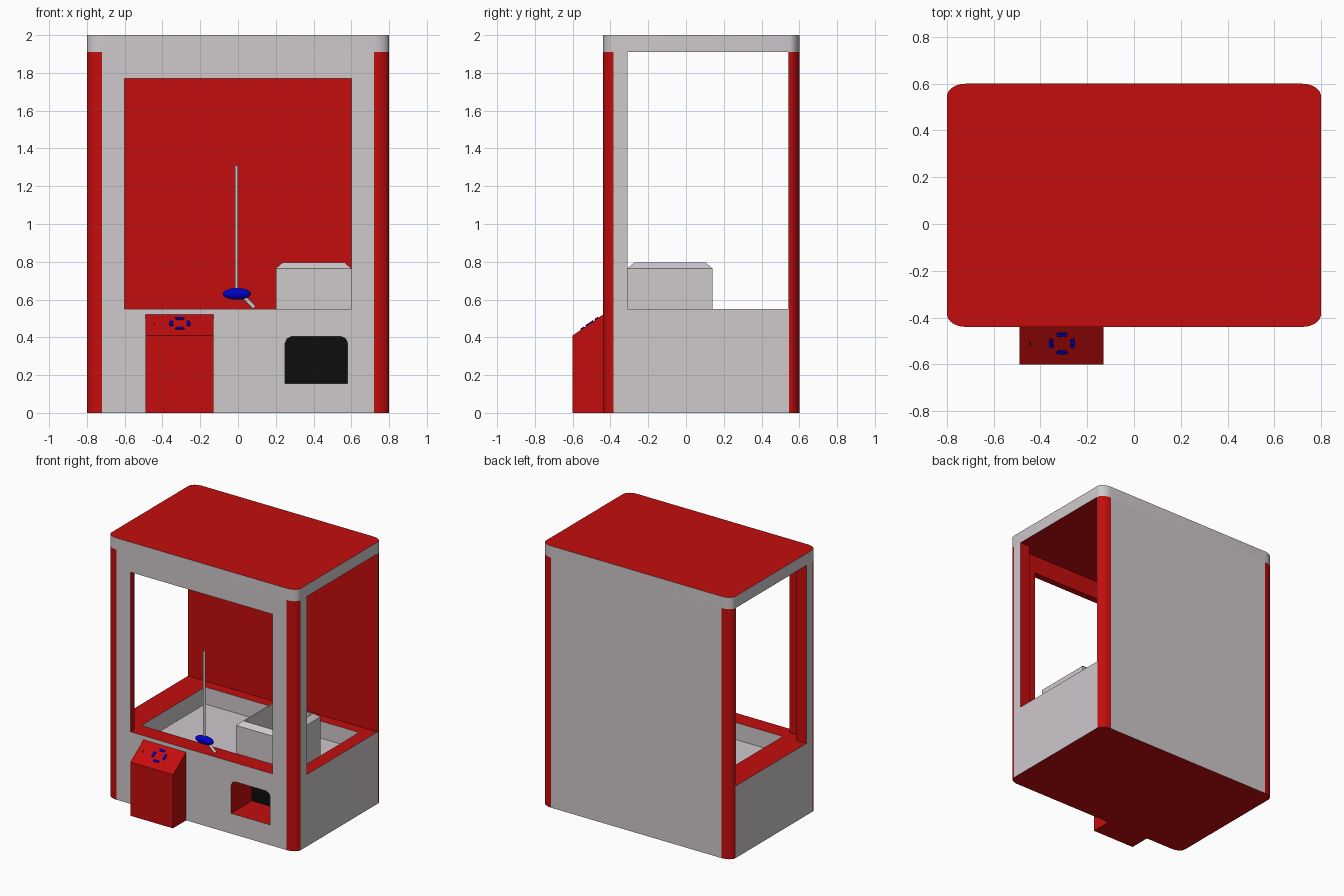
import bpy, bmesh
from math import sin, cos, pi, atan2, radians
from mathutils import Vector, Matrix

cube = bpy.data.objects.get("Cube")
if cube:
    bpy.data.objects.remove(cube, do_unlink=True)


def material(name, rgb):
    m = bpy.data.materials.new(name)
    m.use_nodes = True
    m.diffuse_color = (*rgb, 1)
    m.node_tree.nodes["Principled BSDF"].inputs["Base Color"].default_value = (*rgb, 1)
    return m


RED = material("cabinet red", (0.55, 0.004, 0.004))
GREY = material("panel grey", (0.62, 0.58, 0.6))
BLACK = material("opening black", (0.004, 0.004, 0.004))
BLUE = material("control blue", (0.0, 0.0, 0.6))


def finish(name, bm, *mats):
    bmesh.ops.recalc_face_normals(bm, faces=bm.faces)
    me = bpy.data.meshes.new(name)
    bm.to_mesh(me)
    bm.free()
    ob = bpy.data.objects.new(name, me)
    bpy.context.collection.objects.link(ob)
    for m in mats:
        me.materials.append(m)
    return ob


PLACE = {"x": lambda u, v, d: (d, u, v),
         "y": lambda u, v, d: (u, d, v),
         "z": lambda u, v, d: (u, v, d)}


def prism(name, pts, axis, a, b, *mats):
    """Extrude a flat profile along an axis from a to b."""
    bm = bmesh.new()
    low, high = ([bm.verts.new(PLACE[axis](u, v, d)) for u, v in pts] for d in (a, b))
    n = len(pts)
    bm.faces.new(low)
    bm.faces.new(high)
    for i in range(n):
        j = (i + 1) % n
        bm.faces.new((low[i], low[j], high[j], high[i]))
    return finish(name, bm, *mats)


def box(name, x, y, z, *mats):
    pts = [(x[0], y[0]), (x[1], y[0]), (x[1], y[1]), (x[0], y[1])]
    return prism(name, pts, "z", z[0], z[1], *mats)


def rod(name, a, b, radius, mat):
    a, b = Vector(a), Vector(b)
    bm = bmesh.new()
    turn = (b - a).to_track_quat("Z", "Y").to_matrix().to_4x4()
    bmesh.ops.create_cone(bm, cap_ends=True, segments=16, radius1=radius, radius2=radius,
                          depth=(b - a).length, matrix=Matrix.Translation((a + b) / 2) @ turn)
    for f in bm.faces:
        f.smooth = len(f.verts) == 4
    return finish(name, bm, mat)


# Footprint with elliptical corners
FRONT, BACK, SIDE = -0.44, 0.6, 0.8
RX, RY, STEPS = 0.08, 0.055, 8
footprint = []
for q, (sx, sy) in enumerate([(1, 1), (-1, 1), (-1, -1), (1, -1)]):
    cx = sx * (SIDE - RX)
    cy = BACK - RY if sy > 0 else FRONT + RY
    for i in range(STEPS + 1):
        t = (q + i / STEPS) * pi / 2
        footprint.append((cx + RX * cos(t), cy + RY * sin(t)))

# Cabinet with windows, prize pit and collection hatch cut out
SILL, EAVE, PIT, HATCH_BACK = 0.55, 1.91, 0.42, -0.19
cabinet = prism("cabinet", footprint, "z", 0, EAVE, RED, GREY, BLACK)
hatch = [(0.25, 0.155), (0.58, 0.155), (0.58, 0.37), (0.57, 0.393), (0.545, 0.405),
         (0.285, 0.405), (0.26, 0.393), (0.25, 0.37)]
cutters = [
    box("cavity_cutter", (-0.715, 0.715), (-0.39, 0.54), (SILL, 2.1)),
    box("side_window_cutter", (-1, 1), (-0.31, 0.54), (SILL, 2.1)),
    box("front_window_cutter", (-0.6, 0.6), (-0.6, 0), (SILL, 1.77)),
    box("pit_cutter", (-0.6, 0.7), (-0.31, 0.46), (PIT, 0.8)),
    prism("hatch_cutter", hatch, "y", -0.6, HATCH_BACK),
]
for c in cutters:
    c.hide_render = True
    mod = cabinet.modifiers.new(c.name, "BOOLEAN")
    mod.operation, mod.solver, mod.object = "DIFFERENCE", "EXACT", c
bpy.context.view_layer.update()
cut = bpy.data.meshes.new_from_object(cabinet.evaluated_get(bpy.context.evaluated_depsgraph_get()))
cabinet.modifiers.clear()
cabinet.data = cut
for c in cutters:
    bpy.data.objects.remove(c, do_unlink=True)
cut.materials.clear()
for m in (RED, GREY, BLACK):
    cut.materials.append(m)


def paint(ob):
    """Grey outer panels and pit, black hatch back, red elsewhere."""
    for f in ob.data.polygons:
        c, n = f.center, f.normal
        outer = abs(c.x) > SIDE - 0.002 or c.y < FRONT + 0.002 or c.y > BACK - 0.002
        flat = max(abs(n.x), abs(n.y)) > 0.9995
        in_pit = PIT - 0.005 < c.z < SILL - 0.01 and abs(c.x) < 0.71 and -0.32 < c.y < 0.47
        f.material_index = 0
        if abs(n.z) > 0.5:
            f.material_index = int(in_pit)
        elif flat and outer or in_pit:
            f.material_index = 1
        elif c.z < PIT and abs(c.y - HATCH_BACK) < 0.005 and abs(n.y) > 0.9:
            f.material_index = 2
        f.use_smooth = abs(n.z) < 0.5 and not flat and abs(c.x) > 0.7


paint(cabinet)

# Roof slab: grey rim, red top and underside
roof = prism("roof", footprint, "z", EAVE, 2.0, RED, GREY)
for f in roof.data.polygons:
    f.material_index = int(abs(f.normal.z) < 0.5)
    f.use_smooth = abs(f.normal.z) < 0.5

# Open prize chute with bevelled rim
bm = bmesh.new()
rings = []
for inset, z in [(0, PIT), (0, 0.765), (0.035, 0.795), (0.045, 0.795), (0.045, PIT + 0.01)]:
    x0, x1, y0, y1 = 0.2 + inset, 0.6 - inset, -0.31 + inset, 0.14 - inset
    rings.append([bm.verts.new((x, y, z)) for x, y in ((x0, y0), (x1, y0), (x1, y1), (x0, y1))])
for lo, hi in zip(rings, rings[1:]):
    for i in range(4):
        j = (i + 1) % 4
        bm.faces.new((lo[i], lo[j], hi[j], hi[i]))
bm.faces.new(rings[0])
bm.faces.new(rings[-1])
finish("prize_chute", bm, GREY)

# Sloped control console
prism("control_console", [(-0.6, 0), (FRONT, 0), (FRONT, 0.52), (-0.6, 0.41)],
      "x", -0.49, -0.13, RED)

# Thin plates lying on the console slope
tilt = atan2(0.11, 0.16)
slope = Matrix.Translation((-0.308, -0.51, 0.472)) @ Matrix.Rotation(tilt, 4, "X")


def slope_plate(name, pts, height, mat):
    ob = prism(name, pts, "z", -0.002, height, mat)
    ob.data.transform(slope)


for k in range(4):
    angles = [k * pi / 2 + radians(a) for a in (-26, -13, 0, 13, 26)]
    arc = [(0.056 * cos(a), 0.056 * sin(a)) for a in angles]
    arc += [(0.038 * cos(a), 0.038 * sin(a)) for a in reversed(angles)]
    slope_plate(f"dial_arc_{k + 1}", arc, 0.006, BLUE)
slope_plate("coin_slot", [(-0.138, -0.01), (-0.133, -0.01), (-0.133, 0.01), (-0.138, 0.01)],
            0.003, BLACK)

# Joystick-like claw: pole, oval hub and short finger
CLAW_Y = -0.395
rod("claw_pole", (-0.008, CLAW_Y, 0.63), (-0.008, CLAW_Y, 1.31), 0.009, GREY)
rod("claw_finger", (0.02, CLAW_Y, 0.625), (0.085, CLAW_Y, 0.558), 0.011, GREY)
bm = bmesh.new()
bmesh.ops.create_uvsphere(bm, u_segments=24, v_segments=12, radius=1,
                          matrix=Matrix.Translation((-0.006, CLAW_Y, 0.63))
                          @ Matrix.Diagonal((0.075, 0.032, 0.031, 1)))
for f in bm.faces:
    f.smooth = True
finish("claw_hub", bm, BLUE)
